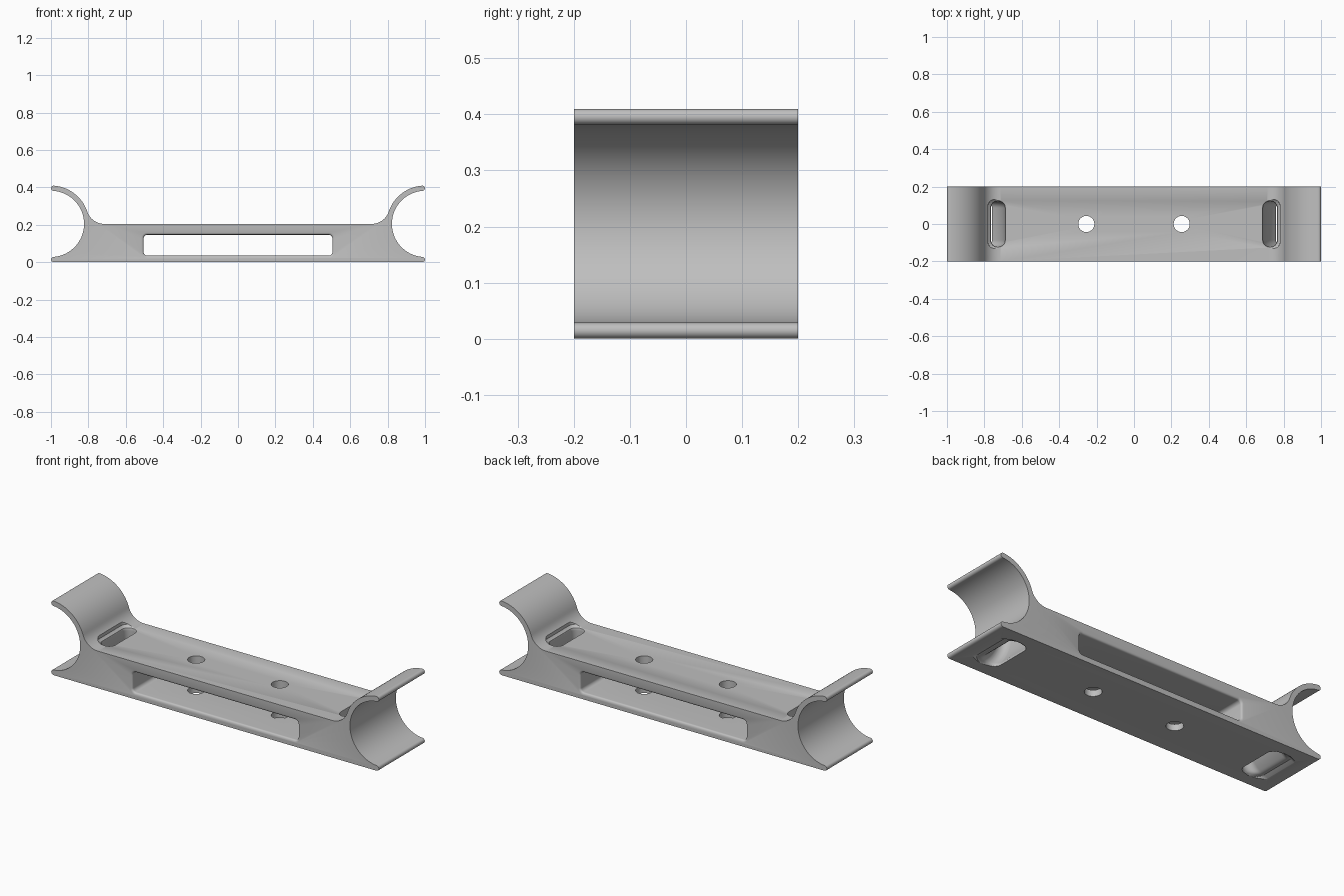
import bpy, bmesh
from math import sin, cos, pi, radians, degrees, asin, atan2, sqrt

cube = bpy.data.objects.get("Cube")
if cube:
    bpy.data.objects.remove(cube)

DEPTH = 0.2            # half depth of the bracket
DECK = 0.205           # deck height, also height of the cradle axis
R_OUT, R_IN = 0.205, 0.177


def arc(cx, cz, r, a0, a1, n):
    angles = [radians(a0 + (a1 - a0) * i / n) for i in range(n + 1)]
    return [(cx + r * cos(a), cz + r * sin(a)) for a in angles]


def rounded_rect(hw, hh, r, n=8):
    pts = []
    for sx, sy, a in ((1, 1, 0), (-1, 1, 90), (-1, -1, 180), (1, -1, 270)):
        pts += arc(sx * (hw - r), sy * (hh - r), r, a, a + 90, n)
    return pts


def loft(name, rings):
    """Skin a list of equal closed rings and cap both ends."""
    bm = bmesh.new()
    rows = [[bm.verts.new(p) for p in ring] for ring in rings]
    n = len(rows[0])
    for a, b in zip(rows, rows[1:]):
        for i in range(n):
            j = (i + 1) % n
            bm.faces.new((a[i], a[j], b[j], b[i]))
    bm.faces.new(rows[0])
    bm.faces.new(rows[-1][::-1])
    bmesh.ops.recalc_face_normals(bm, faces=bm.faces[:])
    mesh = bpy.data.meshes.new(name)
    bm.to_mesh(mesh)
    bm.free()
    obj = bpy.data.objects.new(name, mesh)
    bpy.context.collection.objects.link(obj)
    return obj


def flare(d, r):
    """Growth of an opening with a rounded rim at depth d below the surface."""
    d = min(max(d, 0), r)
    return r - sqrt(max(r * r - (r - d) ** 2, 0))


# Half profile: fillet, outer cradle arc, rounded lips, inner cradle arc
fx = 0.715
dx = 1 - fx
fr = (dx * dx - R_OUT ** 2) / (2 * R_OUT)
tangent = degrees(atan2(fr, dx))
mid, lip = (R_OUT + R_IN) / 2, (R_OUT - R_IN) / 2
end = 90 + degrees(asin((lip + 0.0005) / mid))
lip_x, lip_z = 1 + mid * cos(radians(end)), mid * sin(radians(end))
half = arc(fx, DECK + fr, fr, -90, -tangent, 14)
half += arc(1, DECK, R_OUT, 180 - tangent, end, 24)[1:]
half += arc(lip_x, DECK + lip_z, lip, end, end - 180, 12)[1:]
half += arc(1, DECK, R_IN, end, 360 - end, 56)[1:]
half += arc(lip_x, DECK - lip_z, lip, 180 - end, -end, 12)[1:]
half[-1] = (half[-1][0], 0)
profile = half + [(-x, z) for x, z in reversed(half)]
bracket = loft("bracket_body", [[(x, y, z) for x, z in profile] for y in (-DEPTH, DEPTH)])

cutters = []

# Long window through the deck, with softened rims
rim = 0.012
ys = [-0.21] + [-DEPTH + rim * i / 6 for i in range(7)]
ys += [-y for y in reversed(ys)]
rings = []
for y in ys:
    g = flare(DEPTH - abs(y), rim)
    rings.append([(x, y, z + 0.091)
                  for x, z in rounded_rect(0.505 + g, 0.056 + g, 0.02 + g)])
cutters.append(loft("window_cutter", rings))

# Curved strap slots that wrap around each cradle
rim = 0.015
r_mid, half_w, half_l = 0.2725, 0.0375, 0.122
for side in (1, -1):
    rings = []
    for k in range(61):
        t = radians(-82 + 94 * k / 60)
        ring = []
        base = rounded_rect(half_w, half_l, half_w - 0.001)
        for u, v in base:
            z = DECK + (r_mid + u) * sin(t)
            g = flare(min(z, DECK + 0.005 - z), rim)
            rho = r_mid + u * (1 + g / half_w)
            ring.append((side * (1 - rho * cos(t)), v * (1 + g / half_l),
                         DECK + rho * sin(t)))
        rings.append(ring)
    cutters.append(loft("strap_slot_cutter", rings))

# Round screw holes
for x in (-0.255, 0.255):
    rings = [[(px, py, z) for px, py in arc(x, 0, 0.043, 0, 360, 40)[:-1]]
             for z in (-0.05, 0.3)]
    cutters.append(loft("screw_hole_cutter", rings))

bpy.context.view_layer.objects.active = bracket
bracket.select_set(True)
for c in cutters:
    mod = bracket.modifiers.new("cut", 'BOOLEAN')
    mod.operation = 'DIFFERENCE'
    mod.solver = 'EXACT'
    mod.object = c
    bpy.ops.object.modifier_apply(modifier=mod.name)
for c in cutters:
    bpy.data.objects.remove(c)

# Plain grey finish
grey = bpy.data.materials.new("plain_grey")
grey.use_nodes = True
colour = (0.52, 0.52, 0.52, 1)
grey.diffuse_color = colour
grey.node_tree.nodes["Principled BSDF"].inputs["Base Color"].default_value = colour
bracket.data.materials.clear()
bracket.data.materials.append(grey)

bpy.ops.object.select_all(action='DESELECT')
bracket.select_set(True)
bpy.ops.object.shade_smooth_by_angle(angle=radians(30))
